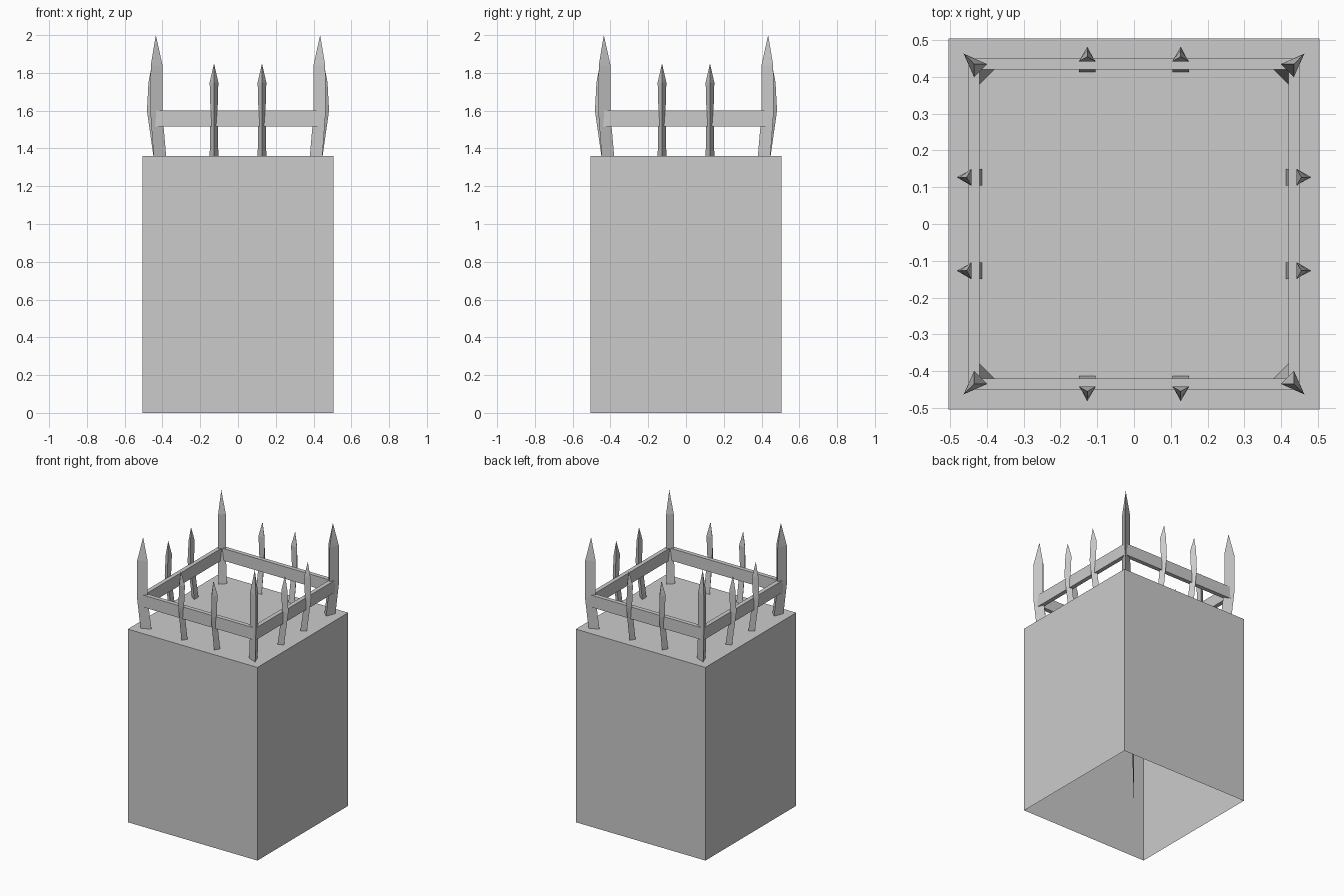
import bpy
from math import pi, cos, sin

cube = bpy.data.objects.get("Cube")
if cube:
    bpy.data.objects.remove(cube)

# Single stone grey material
grey = bpy.data.materials.new("stone_grey")
grey.use_nodes = True
colour = (0.6, 0.6, 0.6, 1)
grey.diffuse_color = colour
grey.node_tree.nodes["Principled BSDF"].inputs["Base Color"].default_value = colour


def make(name, verts, faces):
    mesh = bpy.data.meshes.new(name)
    mesh.from_pydata(verts, [], faces)
    mesh.materials.append(grey)
    obj = bpy.data.objects.new(name, mesh)
    bpy.context.collection.objects.link(obj)
    return obj


def square(r, z):
    return [(-r, -r, z), (r, -r, z), (r, r, z), (-r, r, z)]


def bridge(a, b, n):
    """Quads joining two rings of n vertices that start at a and b."""
    return [(a + i, a + (i + 1) % n, b + (i + 1) % n, b + i) for i in range(n)]


def post(name, angle, side, sections, tip):
    """Bent three-sided stake; sections are (z, inner, outer, half width)."""
    def place(r, s, z):
        return (r * cos(angle) - s * sin(angle), r * sin(angle) + s * cos(angle), z)

    verts, faces = [], [(2, 1, 0)]
    for z, inner, outer, half in sections:
        verts += [place(outer, side, z), place(inner, side + half, z),
                  place(inner, side - half, z)]
    for k in range(len(sections) - 1):
        faces += bridge(3 * k, 3 * k + 3, 3)
    last = len(verts) - 3
    verts.append(place(tip[0], side, tip[1]))
    faces += [(last + i, last + (i + 1) % 3, last + 3) for i in range(3)]
    return make(name, verts, faces)


# Tower block, open underneath
make("tower_block", square(0.505, 0) + square(0.505, 1.36),
     bridge(0, 4, 4) + [(4, 5, 6, 7)])

# Thin fin inside the block, reaching down to the middle of the opening
make("inner_fin", [(0, 0, 0), (0, 0, 1.35), (0.38, 0.38, 1.35)], [(0, 1, 2)])

# Square rail tying the stakes together
make("rail", square(0.45, 1.515) + square(0.45, 1.6)
     + square(0.42, 1.6) + square(0.42, 1.515),
     bridge(0, 4, 4) + bridge(4, 8, 4) + bridge(8, 12, 4) + bridge(12, 0, 4))

# Tall stakes at the corners, short pairs along each side
tall = [(1.36, 0.566, 0.632, 0.028), (1.58, 0.59, 0.655, 0.025), (1.84, 0.59, 0.653, 0.025)]
short = [(1.36, 0.413, 0.448, 0.023), (1.6, 0.446, 0.482, 0.019), (1.75, 0.442, 0.474, 0.023)]
for k in range(4):
    post(f"corner_stake_{k + 1}", pi / 4 + k * pi / 2, 0, tall, (0.615, 2.0))
    for label, side in (("a", -0.127), ("b", 0.127)):
        post(f"side_stake_{k + 1}{label}", k * pi / 2, side, short, (0.455, 1.85))
